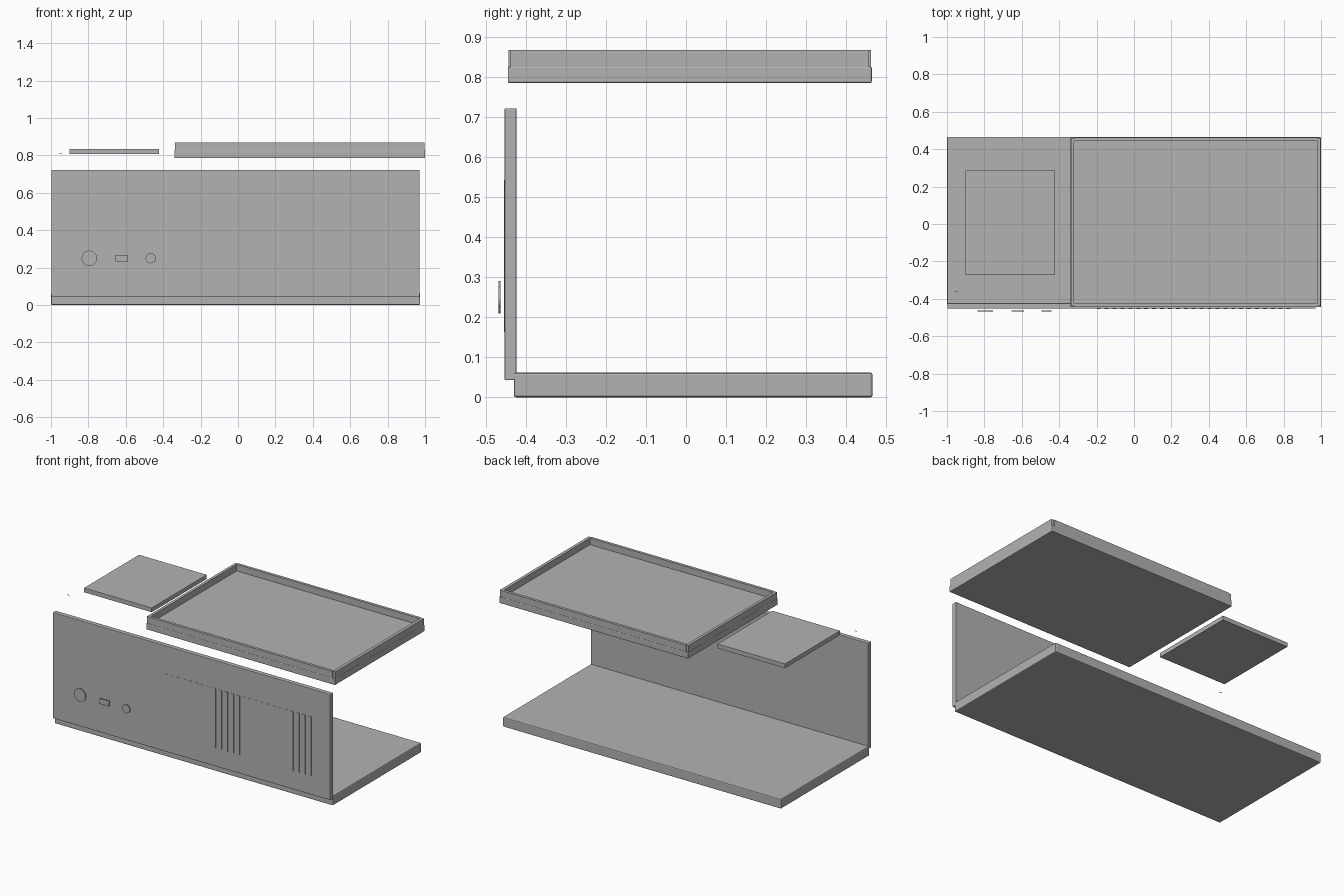
import bpy
import math

cube = bpy.data.objects.get("Cube")
if cube:
    bpy.data.objects.remove(cube, do_unlink=True)

grey = bpy.data.materials.new("light grey")
grey.use_nodes = True
colour = (0.45, 0.45, 0.45, 1)
grey.diffuse_color = colour
grey.node_tree.nodes["Principled BSDF"].inputs["Base Color"].default_value = colour


def finish(obj, name, bevel):
    obj.name = name
    obj.data.materials.append(grey)
    if bevel:
        mod = obj.modifiers.new("soft edges", "BEVEL")
        mod.width = bevel
        mod.segments = 2
    return obj


def box(name, x, y, z, bevel=0):
    """Box spanning the given (min, max) ranges."""
    spans = (x, y, z)
    bpy.ops.mesh.primitive_cube_add(size=1, location=[(a + b) / 2 for a, b in spans])
    obj = bpy.context.object
    obj.scale = [b - a for a, b in spans]
    bpy.ops.object.transform_apply(location=False, rotation=False, scale=True)
    return finish(obj, name, bevel)


def disc(name, x, z, radius, y):
    """Round control facing the front."""
    bpy.ops.mesh.primitive_cylinder_add(
        vertices=48, radius=radius, depth=y[1] - y[0],
        location=(x, sum(y) / 2, z), rotation=(math.pi / 2, 0, 0))
    obj = finish(bpy.context.object, name, 0)
    bpy.ops.object.shade_smooth_by_angle()
    return obj


# Base slab and upright front panel
box("base_slab", (-1, 0.974), (-0.43, 0.466), (0, 0.062), 0.006)
box("front_panel", (-0.997, 0.971), (-0.453, -0.423), (0.043, 0.722), 0.003)

# Row of raised grille bars on the front panel
PITCH = 0.0423
for i in range(25):
    left = -0.199 + i * PITCH
    box(f"grille_bar_{i + 1}", (left, left + PITCH / 2), (-0.455, -0.45), (0.163, 0.543))

# Controls standing just off the panel
control_y = (-0.468, -0.463)
disc("large_knob", -0.795, 0.25, 0.041, control_y)
disc("small_knob", -0.467, 0.25, 0.027, control_y)
box("switch", (-0.654, -0.587), control_y, (0.233, 0.268))

# Shallow tray: thick floor with four low walls
box("tray_floor", (-0.34, 1), (-0.445, 0.464), (0.785, 0.826), 0.004)
wall_z = (0.815, 0.868)
for name, y in (("front", (-0.443, -0.425)), ("back", (0.444, 0.462))):
    box(f"tray_{name}_wall", (-0.322, 0.98), y, wall_z)
for name, x in (("right", (-0.338, -0.32)), ("left", (0.978, 0.998))):
    box(f"tray_{name}_wall", x, (-0.438, 0.457), wall_z)

# Flat plate beside the tray, and a tiny marker near it
box("side_plate", (-0.902, -0.422), (-0.272, 0.285), (0.807, 0.835), 0.001)
box("small_marker", (-0.958, -0.942), (-0.364, -0.361), (0.81, 0.812))
